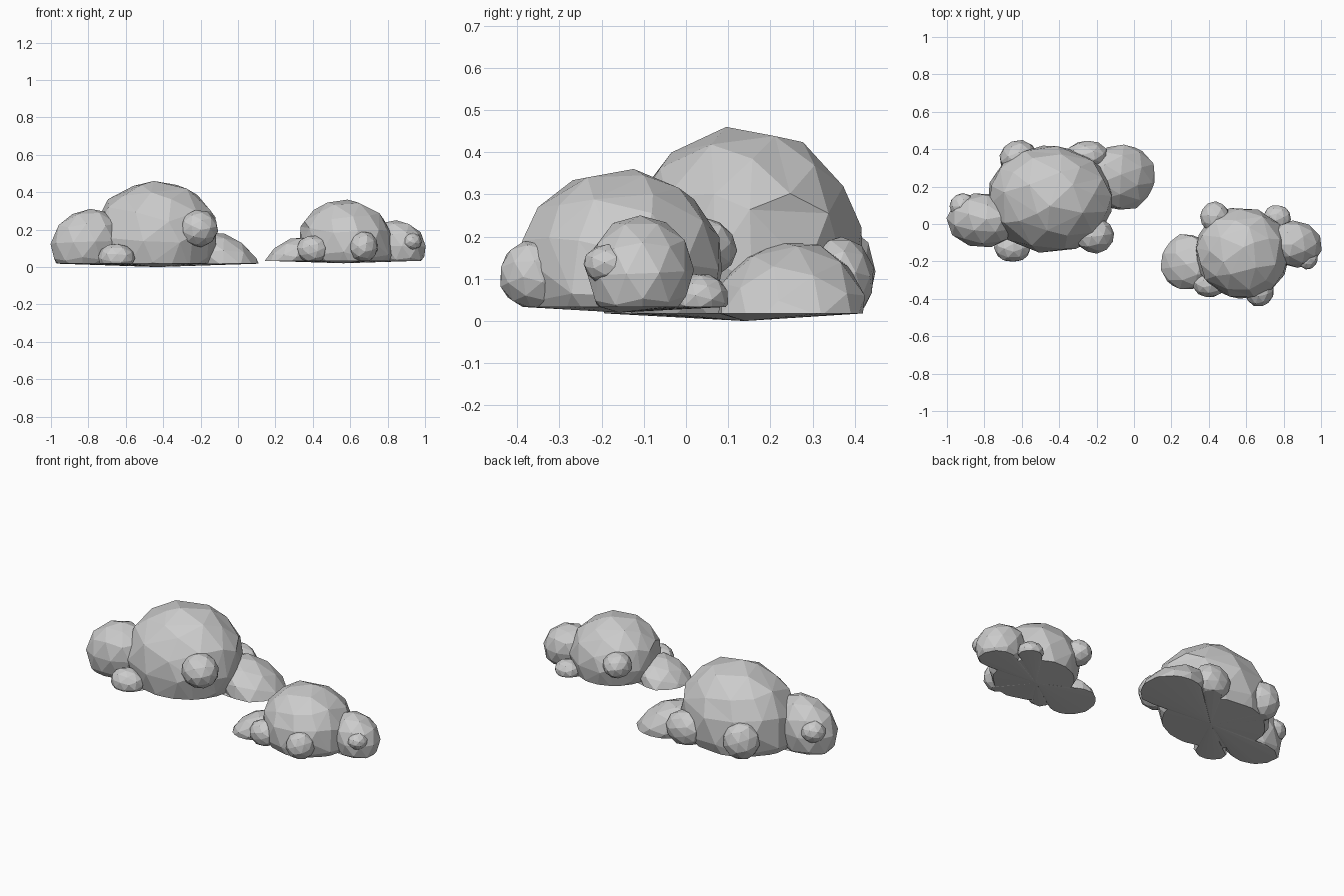
import bpy, bmesh, math, random
from mathutils import Vector, Matrix

if "Cube" in bpy.data.objects:
    bpy.data.objects.remove(bpy.data.objects["Cube"])

random.seed(4)
PIVOT = Vector((-0.45, 0.135, 0.0))

# puffs: centre, radii, subdivisions, lean along x per unit height
PUFFS = [
    ((-0.45, 0.135, 0.15), (0.338, 0.288, 0.31), 3, 0.06),   # main body
    ((-0.81, 0.02, 0.13), (0.19, 0.148, 0.185), 2, 0.15),    # tall end
    ((-0.065, 0.25, 0.03), (0.18, 0.178, 0.16), 2, -0.55),   # low end
    ((-0.21, -0.06, 0.205), (0.105, 0.098, 0.10), 2, 0),
    ((-0.65, -0.125, 0.05), (0.10, 0.08, 0.075), 2, 0),
    ((-0.615, 0.35, 0.12), (0.105, 0.10, 0.115), 2, 0),
    ((-0.25, 0.365, 0.10), (0.115, 0.082, 0.10), 2, 0),
    ((-0.915, 0.095, 0.155), (0.072, 0.07, 0.065), 2, 0),
]


def puff(centre, radii, sub, lean):
    bm = bmesh.new()
    bmesh.ops.create_icosphere(bm, subdivisions=sub, radius=1.0)
    turn = Matrix.Rotation(random.uniform(0, 6), 3, 'Z') @ Matrix.Rotation(random.uniform(0, 1), 3, 'X')
    for v in bm.verts:
        p = turn @ v.co * random.uniform(0.98, 1.02)
        p = Vector(p[i] * radii[i] for i in range(3))
        p.x += lean * p.z
        v.co = Vector(centre) + p
    me = bpy.data.meshes.new("puff")
    bm.to_mesh(me)
    bm.free()
    ob = bpy.data.objects.new("puff", me)
    bpy.context.collection.objects.link(ob)
    # coarse irregular facets
    if sub == 3:
        dec = ob.modifiers.new("facets", 'DECIMATE')
        dec.ratio = 0.4
    return ob


# fuse the puffs
parts = [puff(*p) for p in PUFFS]
cloud = parts[0]
for p in parts[1:]:
    b = cloud.modifiers.new("fuse", 'BOOLEAN')
    b.operation, b.solver, b.object = 'UNION', 'EXACT', p
    p.hide_render = True
bpy.context.view_layer.update()
dg = bpy.context.evaluated_depsgraph_get()
mesh = bpy.data.meshes.new_from_object(cloud.evaluated_get(dg))
for p in parts:
    bpy.data.objects.remove(p)

# flat, slightly bulging underside
bm = bmesh.new()
bm.from_mesh(mesh)
bmesh.ops.bisect_plane(bm, geom=bm.verts[:] + bm.edges[:] + bm.faces[:],
                       plane_co=(0, 0, 0.018), plane_no=(0, 0, 1), clear_inner=True)
rim = [e for e in bm.edges if e.is_boundary]
cap = bmesh.ops.contextual_create(bm, geom=rim)["faces"]
poked = bmesh.ops.poke(bm, faces=cap)
for v in poked["verts"]:
    v.co.z = 0.0
bmesh.ops.recalc_face_normals(bm, faces=bm.faces[:])
bmesh.ops.translate(bm, vec=-PIVOT, verts=bm.verts[:])
for f in bm.faces:
    f.smooth = False
bm.to_mesh(mesh)
bm.free()

# large cloud and its smaller turned copy, stretched a little in depth
for name, loc, turn, size in (("large_cloud", PIVOT, 0, (1, 1, 1)),
                              ("small_cloud", (0.58, -0.157, 0.02), 170, (0.75, 0.85, 0.74))):
    ob = bpy.data.objects.new(name, mesh)
    ob.location = loc
    ob.rotation_euler.z = math.radians(turn)
    ob.scale = size
    bpy.context.collection.objects.link(ob)
